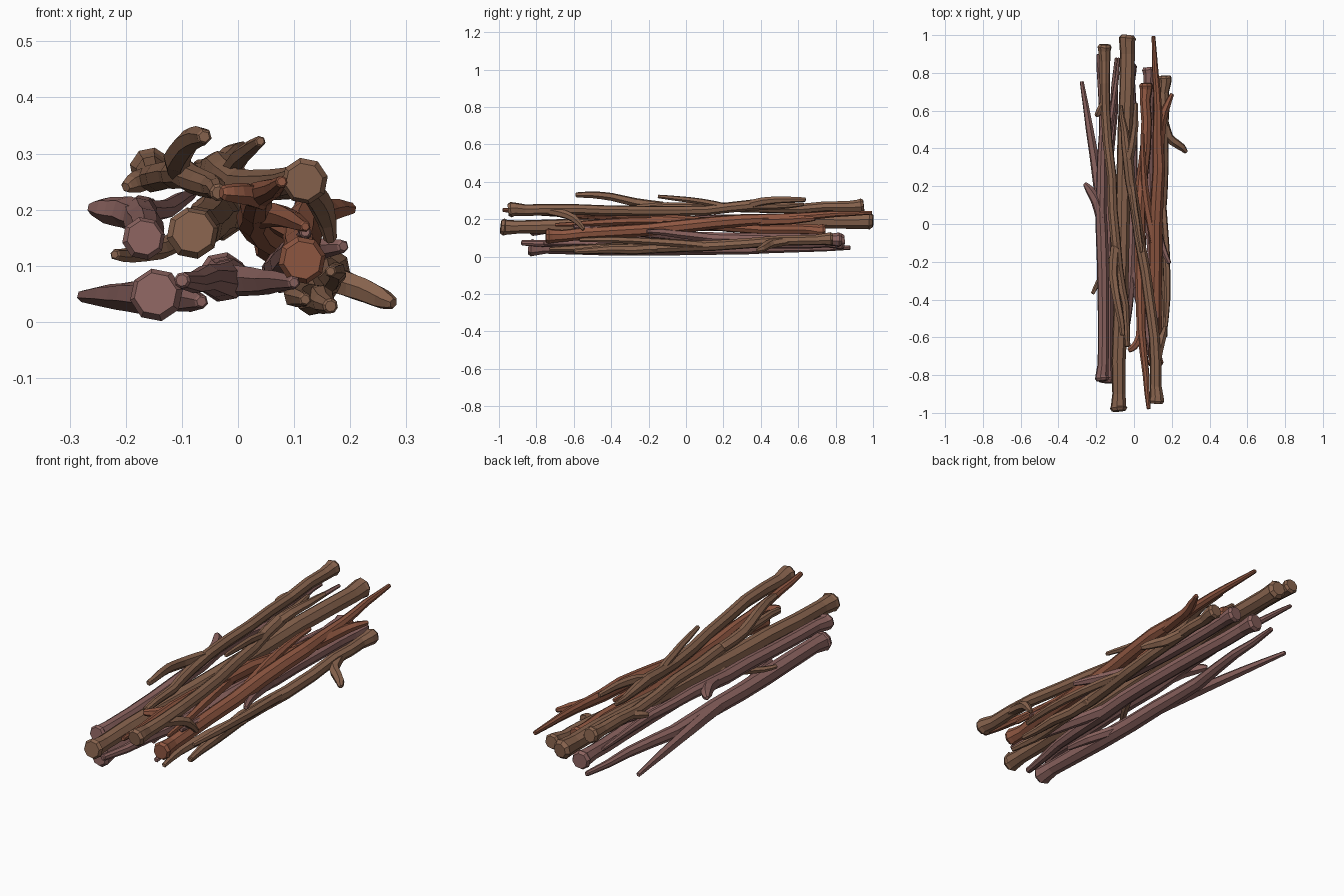
import bpy, bmesh, math, random
from mathutils import Vector

random.seed(4)
SIDES = 8


def material(name, col):
    m = bpy.data.materials.new(name)
    m.diffuse_color = (*col, 1)
    return m


BROWN = material("brown_bark", (0.245, 0.125, 0.075))
RED = material("red_bark", (0.275, 0.095, 0.053))
MAUVE = material("mauve_bark", (0.26, 0.125, 0.115))


def smooth_path(pts, steps):
    """Catmull-Rom through (x, y, z, radius) points."""
    p = [Vector(q) for q in pts]
    p = [2 * p[0] - p[1]] + p + [2 * p[-1] - p[-2]]
    out = []
    for i in range(1, len(p) - 2):
        a, b, c, d = p[i - 1:i + 3]
        for s in range(steps):
            t = s / steps
            q = 0.5 * (2 * b + (c - a) * t + (2 * a - 5 * b + 4 * c - d) * t ** 2
                       + (3 * b - a - 3 * c + d) * t ** 3)
            q[3] = b[3] + (c[3] - b[3]) * t
            out.append(q)
    return out + [p[-2]]


def tube(bm, pts, sides, steps, wobble):
    """Closed, bevel-ended tube with slightly irregular rings."""
    path = smooth_path(pts, steps)
    n = len(path)
    for i in range(1, n - 1):
        path[i] = path[i] + Vector((random.uniform(-wobble, wobble), 0,
                                    random.uniform(-wobble, wobble), 0))
    centres = [q.to_3d() for q in path]
    radii = [q[3] for q in path]
    # bevelled end rings
    for end, nxt in ((0, 1), (-1, -2)):
        r = radii[end]
        inward = (centres[nxt] - centres[end]).normalized()
        edge = centres[end] + inward * r * 0.35
        if end == 0:
            centres.insert(1, edge)
            radii.insert(1, r)
            radii[0] = r * 0.8
        else:
            centres.insert(-1, edge)
            radii.insert(-1, r)
            radii[-1] = r * 0.7
    rings = []
    for i, (c, r) in enumerate(zip(centres, radii)):
        t = (centres[min(i + 1, len(centres) - 1)] - centres[max(i - 1, 0)]).normalized()
        u = t.cross(Vector((0, 0, 1))).normalized()
        v = u.cross(t)
        ring = []
        for k in range(sides):
            ang = 2 * math.pi * (k + 0.25) / sides
            ring.append(bm.verts.new(c + (u * math.cos(ang) + v * math.sin(ang)) * r))
        rings.append(ring)
    for a, b in zip(rings, rings[1:]):
        for k in range(sides):
            j = (k + 1) % sides
            bm.faces.new((a[k], a[j], b[j], b[k]))
    bm.faces.new(rings[0])
    bm.faces.new(rings[-1])


def stick(name, mat, trunk, *branches):
    bm = bmesh.new()
    # flared cut at the thick end
    a, b = Vector(trunk[0]), Vector(trunk[1])
    neck = a.lerp(b, min(0.4, 0.09 / (b - a).length))
    neck[3] = a[3] * 0.76
    tube(bm, [trunk[0], tuple(neck)] + list(trunk[1:]), SIDES, 2, 0.004)
    for br in branches:
        tube(bm, br, 6, 2, 0.001)
    bmesh.ops.recalc_face_normals(bm, faces=bm.faces)
    me = bpy.data.meshes.new(name)
    bm.to_mesh(me)
    bm.free()
    me.materials.append(mat)
    bpy.context.collection.objects.link(bpy.data.objects.new(name, me))


# full-length log, flared at both ends
stick("long_log", BROWN,
      [(-.08, -.99, .16, .047), (-.075, -.5, .165, .04), (-.06, 0, .175, .038),
       (-.045, .5, .185, .04), (-.037, .9, .19, .04), (-.033, 1, .19, .047)],
      [(-.075, -.1, .16, .02), (-.14, -.23, .13, .018), (-.19, -.31, .12, .014), (-.22, -.37, .12, .01)])

# upper right stick, forking towards the back
stick("upper_right_stick", BROWN,
      [(.118, -.95, .25, .042), (.105, -.6, .25, .029), (.06, -.25, .245, .028),
       (.0, .1, .25, .027), (-.03, .35, .275, .03), (-.055, .5, .275, .02), (-.07, .63, .28, .01)],
      [(-.03, .33, .275, .024), (-.01, .41, .295, .022), (.005, .52, .305, .018), (.01, .64, .305, .012)],
      [(.112, -.78, .25, .022), (.13, -.68, .235, .023), (.15, -.6, .205, .022), (.165, -.545, .145, .012)],
      [(-.015, .22, .265, .018), (.005, .08, .295, .017), (.025, -.05, .31, .014), (.04, -.15, .322, .01)])

# upper left stick, thick at the back, forking towards the front
stick("upper_left_stick", BROWN,
      [(-.155, .95, .275, .038), (-.15, .6, .26, .026), (-.12, .25, .265, .026),
       (-.1, -.1, .265, .027), (-.06, -.35, .25, .024), (-.04, -.5, .24, .02), (-.035, -.65, .23, .016)],
      [(-.1, -.12, .27, .024), (-.11, -.27, .29, .024), (-.09, -.4, .32, .022),
       (-.07, -.5, .33, .019), (-.06, -.59, .33, .014)],
      [(-.15, .66, .26, .02), (-.18, .6, .25, .02), (-.2, .57, .24, .012)])

# middle left stick with side twig
stick("middle_left_stick", MAUVE,
      [(-.167, -.83, .15, .039), (-.165, -.4, .16, .031), (-.17, -.05, .18, .033),
       (-.175, .2, .195, .028), (-.165, .5, .2, .022), (-.18, .75, .2, .015), (-.19, .9, .2, .009)],
      [(-.17, .02, .185, .03), (-.2, .12, .195, .029), (-.235, .18, .2, .024), (-.262, .215, .202, .012)],
      [(-.17, .3, .2, .02), (-.13, .5, .2, .018), (-.1, .7, .22, .014), (-.08, .88, .23, .008)])

# lowest left stick and its splayed tip
stick("lower_left_stick", MAUVE,
      [(-.147, -.84, .05, .048), (-.15, -.4, .047, .04), (-.15, 0, .042, .037),
       (-.14, .3, .045, .031), (-.11, .6, .045, .023), (-.09, .88, .048, .012)],
      [(-.15, -.05, .042, .032), (-.19, .22, .045, .028), (-.235, .5, .047, .021), (-.277, .755, .046, .011)],
      [(-.15, -.25, .045, .026), (-.09, -.42, .04, .022), (-.065, -.55, .036, .013)])

# lower middle stick, thick at the back, forking towards the front
stick("lower_middle_stick", MAUVE,
      [(-.03, .845, .08, .045), (-.02, .5, .08, .035), (-.01, .1, .075, .034),
       (-.02, -.25, .075, .036), (-.055, -.6, .075, .025), (-.1, -.88, .074, .015)],
      [(-.02, -.2, .075, .03), (.03, -.4, .072, .026), (.07, -.6, .072, .019), (.1, -.76, .07, .012)])

# lower right mauve stick, thick at the back
stick("inner_right_stick", MAUVE,
      [(.08, .83, .09, .04), (.075, .5, .09, .03), (.08, .15, .1, .03),
       (.09, -.1, .12, .026), (.105, -.35, .14, .02), (.12, -.6, .16, .011)],
      [(.08, .15, .1, .025), (.11, .02, .115, .024), (.15, -.12, .13, .019), (.188, -.21, .135, .012)])

# red stick thick at the front, long thin tip at the back
stick("right_red_stick", RED,
      [(.115, -.75, .11, .043), (.11, -.4, .13, .034), (.115, 0, .165, .036),
       (.13, .3, .19, .034), (.125, .6, .21, .023), (.115, .8, .225, .017), (.103, .995, .235, .01)],
      [(.13, .38, .19, .026), (.15, .55, .195, .024), (.175, .63, .2, .019), (.203, .69, .202, .011)],
      [(.11, -.1, .16, .026), (.07, .1, .18, .022), (.05, .3, .2, .016), (.045, .48, .21, .01)])

# red stick thick at the back, hooked thin tip at the front
stick("middle_red_stick", RED,
      [(.063, .745, .14, .037), (.06, .4, .15, .029), (.03, .05, .18, .032),
       (.035, -.25, .205, .029), (.04, -.55, .225, .024), (.06, -.8, .24, .018), (.078, -.98, .25, .011)],
      [(.04, -.48, .22, .022), (.03, -.6, .225, .022), (.0, -.65, .228, .019), (-.03, -.67, .23, .014)],
      [(.035, -.1, .19, .025), (.07, -.3, .19, .022), (.1, -.5, .18, .017), (.12, -.7, .17, .01)])

# lowest right stick, thick at the back, with bent twig and forked tip
stick("lower_right_stick", BROWN,
      [(.163, .785, .095, .037), (.155, .5, .085, .027), (.15, .15, .06, .029),
       (.13, -.15, .045, .03), (.145, -.4, .038, .025), (.165, -.6, .028, .014)],
      [(.155, .56, .085, .023), (.185, .46, .07, .025), (.225, .425, .055, .023),
       (.255, .405, .042, .02), (.277, .38, .033, .012)],
      [(.135, -.15, .045, .027), (.11, -.4, .05, .024), (.1, -.58, .045, .019), (.12, -.73, .04, .012)],
      [(.15, .1, .06, .022), (.17, -.15, .08, .02), (.175, -.4, .09, .017), (.165, -.57, .09, .011)])
